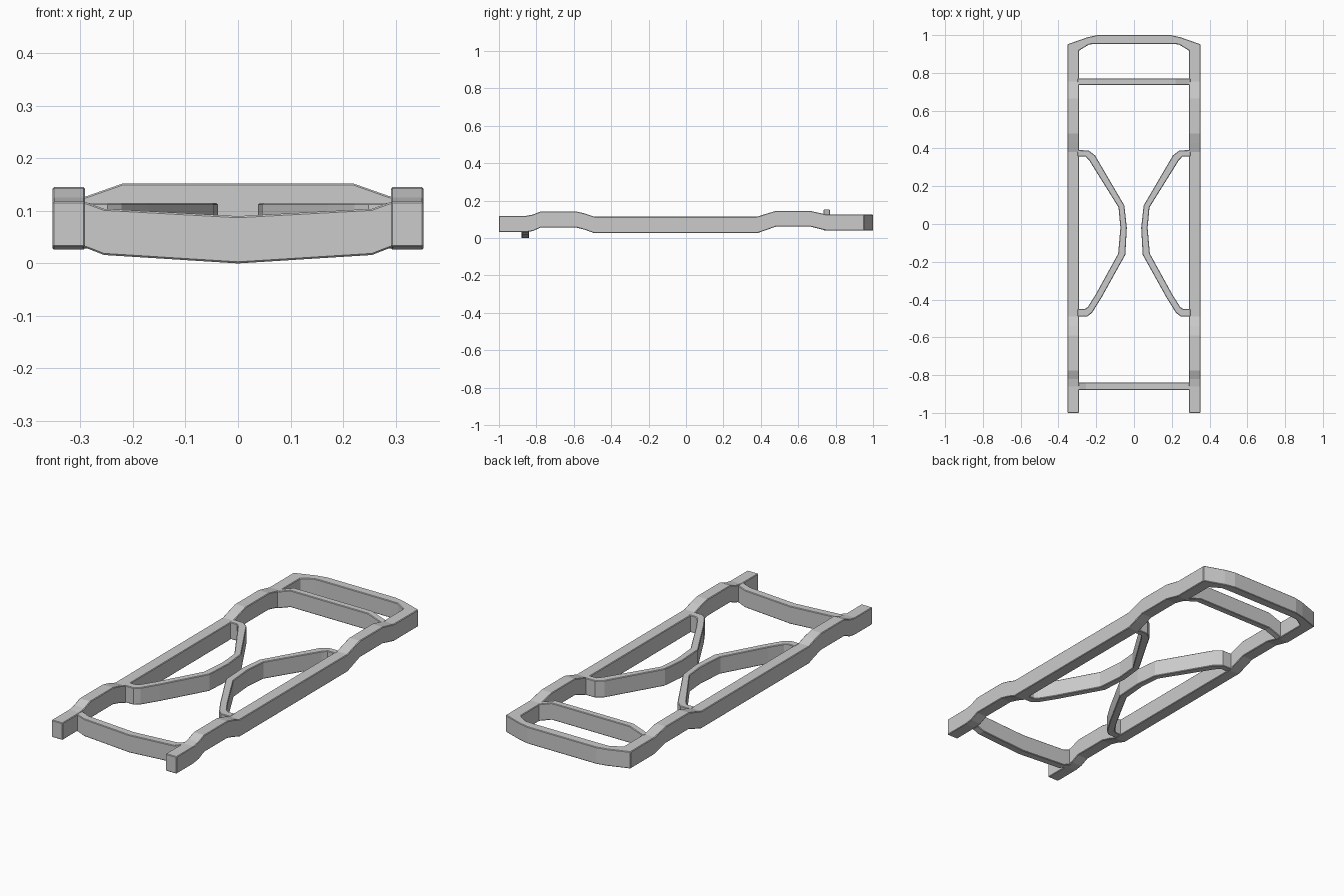
import bpy, bmesh

if "Cube" in bpy.data.objects:
    bpy.data.objects.remove(bpy.data.objects["Cube"])


def swept_bar(name, sections, closed_end=True, bevel=0.004):
    """Sweep a four-sided section (edge a xy, edge b xy, low z, high z), mirrored in x."""
    bm = bmesh.new()
    rings = []
    for (ax, ay), (bx, by), lo, hi in sections:
        rings.append([bm.verts.new(p) for p in
                      ((ax, ay, lo), (bx, by, lo), (bx, by, hi), (ax, ay, hi))])
    for r, s in zip(rings, rings[1:]):
        for i in range(4):
            j = (i + 1) % 4
            bm.faces.new((r[i], r[j], s[j], s[i]))
    bm.faces.new(rings[0][::-1])
    if closed_end:
        bm.faces.new(rings[-1])
    bmesh.ops.recalc_face_normals(bm, faces=bm.faces)
    me = bpy.data.meshes.new(name)
    bm.to_mesh(me)
    bm.free()
    ob = bpy.data.objects.new(name, me)
    bpy.context.collection.objects.link(ob)
    mir = ob.modifiers.new("Mirror", 'MIRROR')
    mir.use_clip = True
    bev = ob.modifiers.new("Bevel", 'BEVEL')
    bev.width = bevel
    bev.segments = 1
    bev.limit_method = 'ANGLE'
    bev.angle_limit = 1.0
    return ob


# Side rails with raised humps, running into the rear hoop
XI, XO = 0.291, 0.353
rail = [(-1.0, 0.031, 0.118), (-0.86, 0.031, 0.118), (-0.82, 0.037, 0.125),
        (-0.775, 0.057, 0.143), (-0.59, 0.057, 0.143), (-0.54, 0.044, 0.131),
        (-0.49, 0.026, 0.114), (0.38, 0.026, 0.114), (0.43, 0.043, 0.13),
        (0.48, 0.061, 0.145), (0.665, 0.061, 0.145), (0.755, 0.039, 0.125)]
frame = [((XI, y), (XO, y), lo, hi) for y, lo, hi in rail]
hoop = [((XI, 0.918), (XO, 0.951)), ((0.237, 0.951), (0.248, 0.988)),
        ((0.195, 0.953), (0.195, 1.0)), ((0, 0.953), (0, 1.0))]
frame += [(a, b, 0.039, 0.125) for a, b in hoop]
swept_bar("side_rails_and_rear_hoop", frame, closed_end=False, bevel=0.003)

# Bowed inner braces
brace = [((0.30, 0.357), (0.30, 0.391)), ((0.256, 0.357), (0.241, 0.390)),
         ((0.236, 0.335), (0.206, 0.363)), ((0.082, 0.088), (0.051, 0.098)),
         ((0.072, -0.02), (0.038, -0.02)), ((0.084, -0.157), (0.046, -0.163)),
         ((0.204, -0.375), (0.171, -0.388)), ((0.245, -0.440), (0.222, -0.470)),
         ((0.262, -0.451), (0.248, -0.490)), ((0.30, -0.451), (0.30, -0.490))]
swept_bar("inner_braces", [(a, b, 0.028, 0.115) for a, b in brace], bevel=0.003)


# Crossbars: front one dips in the middle, rear one is raised
def crossbar(name, y0, y1, stations):
    swept_bar(name, [((x, y0), (x, y1), lo, hi) for x, lo, hi in stations],
              closed_end=False, bevel=0.003)


crossbar("front_crossbar", -0.88, -0.839,
         [(0.30, 0.031, 0.118), (0.288, 0.029, 0.116), (0.255, 0.016, 0.104), (0, 0.0, 0.09)])
crossbar("rear_crossbar", 0.735, 0.77,
         [(0.30, 0.040, 0.126), (0.288, 0.042, 0.128), (0.22, 0.066, 0.152), (0, 0.066, 0.152)])
